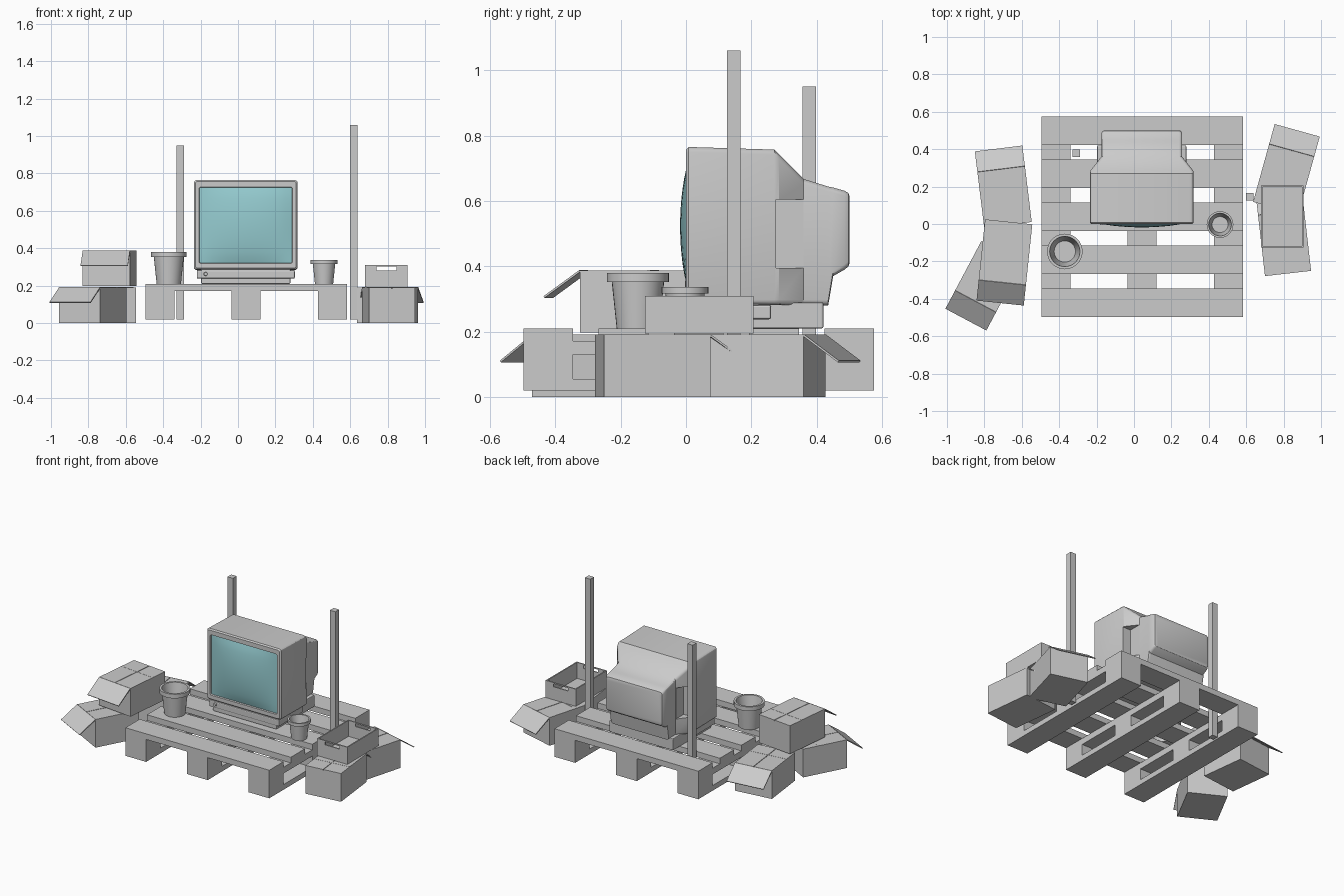
import bpy, bmesh, math
from mathutils import Matrix, Vector

if "Cube" in bpy.data.objects:
    bpy.data.objects.remove(bpy.data.objects["Cube"])


def block(bm, lo, hi, M=Matrix()):
    lo, hi = Vector(lo), Vector(hi)
    size = hi - lo
    bmesh.ops.create_cube(bm, size=1, matrix=M @ Matrix.Translation((lo + hi) / 2)
                          @ Matrix.Diagonal((*size, 1)))


def make(name, bm, smooth=False):
    bmesh.ops.recalc_face_normals(bm, faces=bm.faces)
    me = bpy.data.meshes.new(name)
    bm.to_mesh(me)
    bm.free()
    ob = bpy.data.objects.new(name, me)
    bpy.context.collection.objects.link(ob)
    if smooth:
        bpy.ops.object.select_all(action='DESELECT')
        ob.select_set(True)
        bpy.context.view_layer.objects.active = ob
        bpy.ops.object.shade_smooth_by_angle(angle=math.radians(30))
    return ob


def boxes(name, *pairs, bevel=0):
    bm = bmesh.new()
    for lo, hi in pairs:
        block(bm, lo, hi)
    if bevel:
        bmesh.ops.bevel(bm, geom=bm.edges[:], offset=bevel, segments=2, profile=0.5, affect='EDGES')
    return make(name, bm)


# Pallet: five deck boards on three stringers with blocks
px, py, w = -0.495, -0.497, 0.155
boxes("pallet_deck", *[((px, py + i * 0.23, 0.172), (0.582, py + i * 0.23 + 0.152, 0.21))
                       for i in range(5)])
for i in range(3):
    x = px + i * 0.461
    parts = [((x, py, 0.02), (x + w, 0.575, 0.055)), ((x, py, 0.13), (x + w, 0.575, 0.172))]
    parts += [((x, py + j * 0.46, 0.055), (x + w, py + j * 0.46 + 0.152, 0.13)) for j in range(3)]
    boxes(f"pallet_stringer_{i}", *parts)

# Upright posts
boxes("post_left", ((-0.328, 0.357, 0.02), (-0.288, 0.397, 0.95)))
boxes("post_right", ((0.60, 0.126, 0.02), (0.64, 0.166, 1.06)))


# Flower pots: hollow lathed profile
def pot(name, x, y, s):
    prof = [(0, 0), (.065, 0), (.08, .142), (.095, .142), (.095, .17), (.081, .17), (.057, .035), (0, .035)]
    bm = bmesh.new()
    vs = [bm.verts.new((r * s, 0, z * s)) for r, z in prof]
    es = [bm.edges.new(p) for p in zip(vs, vs[1:])]
    bmesh.ops.spin(bm, geom=vs + es, cent=(0, 0, 0), axis=(0, 0, 1), angle=math.tau, steps=32)
    bmesh.ops.remove_doubles(bm, verts=bm.verts, dist=1e-5)
    bmesh.ops.translate(bm, verts=bm.verts, vec=(x, y, 0.21))
    make(name, bm, True)


pot("pot_large", -0.37, -0.147, 1)
pot("pot_small", 0.46, -0.003, 0.75)


# Cardboard cartons: body, lid flaps and one end flap hanging open
def carton(name, x, y, z, width, length, deg, end):
    M = Matrix.Translation((x, y, z)) @ Matrix.Rotation(math.radians(deg), 4, 'Z')
    a, b, h = width / 2, length / 2, 0.185
    bm = bmesh.new()
    block(bm, (-a, -b, 0), (a, b, h), M)
    for s in (-1, 1):
        block(bm, (min(s * .002, s * a), -b, h), (max(s * .002, s * a), b, h + .006), M)
    block(bm, (-a, -.005 - end * b * .3, h + .004), (a, .005 - end * b * .3, h + .007), M)
    tilt = M @ Matrix.Translation((0, end * b, h + .004)) @ Matrix.Rotation(math.radians(-36) * end, 4, 'X')
    block(bm, (-a, min(0, end * .136), -.003), (a, max(0, end * .136), .003), tilt)
    make(name, bm)


carton("carton_left_back", -0.692, 0.144, 0, 0.256, 0.30, 7, 1)
carton("carton_left_front", -0.776, -0.28, 0, 0.248, 0.30, -28, -1)
carton("carton_left_top", -0.687, -0.15, 0.197, 0.254, 0.325, -6, -1)
carton("carton_right_front", 0.805, -0.102, 0, 0.248, 0.327, 6.5, 1)
carton("carton_right_back", 0.80, 0.239, 0, 0.25, 0.32, -15.5, 1)

# Open tray with hand slots in both ends
x0, x1, y0, y1, z0, z1, t = 0.68, 0.906, -0.125, 0.207, 0.194, 0.31, 0.008
tray = [((x0, y0, z0), (x1, y1, z0 + t)),
        ((x0, y0, z0), (x0 + t, y1, z1)), ((x1 - t, y0, z0), (x1, y1, z1))]
for y in (y0, y1 - t):
    tray += [((x0, y, z0), (x1, y + t, .282)), ((x0, y, .302), (x1, y + t, z1)),
             ((x0, y, .282), (.74, y + t, .302)), ((.848, y, .282), (x1, y + t, .302))]
boxes("open_tray", *tray)

# Television casing: loft of rounded rectangles (y, half width, z low, z high, corner radius)
cx = 0.0415
sections = [(.012, .247, .322, .724, .008), (0, .25, .319, .727, .01), (0, .269, .293, .757, .012),
            (.008, .277, .285, .765, .016), (.27, .277, .282, .757, .016), (.285, .275, .282, .742, .016),
            (.36, .216, .281, .667, .016), (.435, .216, .281, .644, .016), (.45, .216, .37, .641, .016),
            (.485, .216, .39, .631, .016), (.497, .21, .40, .624, .016), (.5, .202, .41, .614, .016)]
bm = bmesh.new()
rings = []
for y, hw, zl, zh, r in sections:
    ring = []
    for k, (sx, zc) in enumerate(((1, zh - r), (-1, zh - r), (-1, zl + r), (1, zl + r))):
        for j in range(4):
            a = math.radians(90 * k + 30 * j)
            ring.append(bm.verts.new((cx + sx * (hw - r) + r * math.cos(a), y, zc + r * math.sin(a))))
    rings.append(ring)
for p, q in zip(rings, rings[1:]):
    for i in range(16):
        j = (i + 1) % 16
        bm.faces.new((p[i], p[j], q[j], q[i]))
bm.faces.new(rings[0])
bm.faces.new(rings[-1])
casing = make("tv_casing", bm, True)

# Hand recesses cut into both tapered rear sides
cutter = boxes("recess_cutter", *[((cx + s * .27 - .053, .275, .395), (cx + s * .27 + .053, .359, .605))
                                  for s in (-1, 1)])
cutter.hide_render = True
cutter.hide_set(True)
mod = casing.modifiers.new("recess", 'BOOLEAN')
mod.operation, mod.object, mod.solver = 'DIFFERENCE', cutter, 'EXACT'

# Television base and control strip
boxes("tv_base", ((cx - .238, .012, .21), (cx + .238, .42, .29)), bevel=.005)
boxes("tv_control_strip", ((cx - .262, .004, .238), (cx + .262, .26, .282)), bevel=.006)
bm = bmesh.new()
bmesh.ops.create_cone(bm, cap_ends=True, segments=20, radius1=.011, radius2=.009, depth=.014,
                      matrix=Matrix.Translation((-.173, .001, .262)) @ Matrix.Rotation(math.pi / 2, 4, 'X'))
make("tv_knob", bm, True)

# Bulging screen
bm = bmesh.new()
bmesh.ops.create_grid(bm, x_segments=14, y_segments=14, size=1)
for v in bm.verts:
    u, t = v.co.x, v.co.y
    v.co = (cx + .248 * u, .01 - .028 * (1 - u * u) ** .8 * (1 - t * t) ** .8 if abs(u) < 1 and abs(t) < 1 else .01,
            .523 + .202 * t)
screen = make("tv_screen", bm, True)
if screen.data.polygons[0].normal.y > 0:
    screen.data.flip_normals()
mat = bpy.data.materials.new("screen_teal")
mat.diffuse_color = (.30, .60, .63, 1)
mat.use_nodes = True
mat.node_tree.nodes["Principled BSDF"].inputs["Base Color"].default_value = mat.diffuse_color
screen.data.materials.append(mat)
